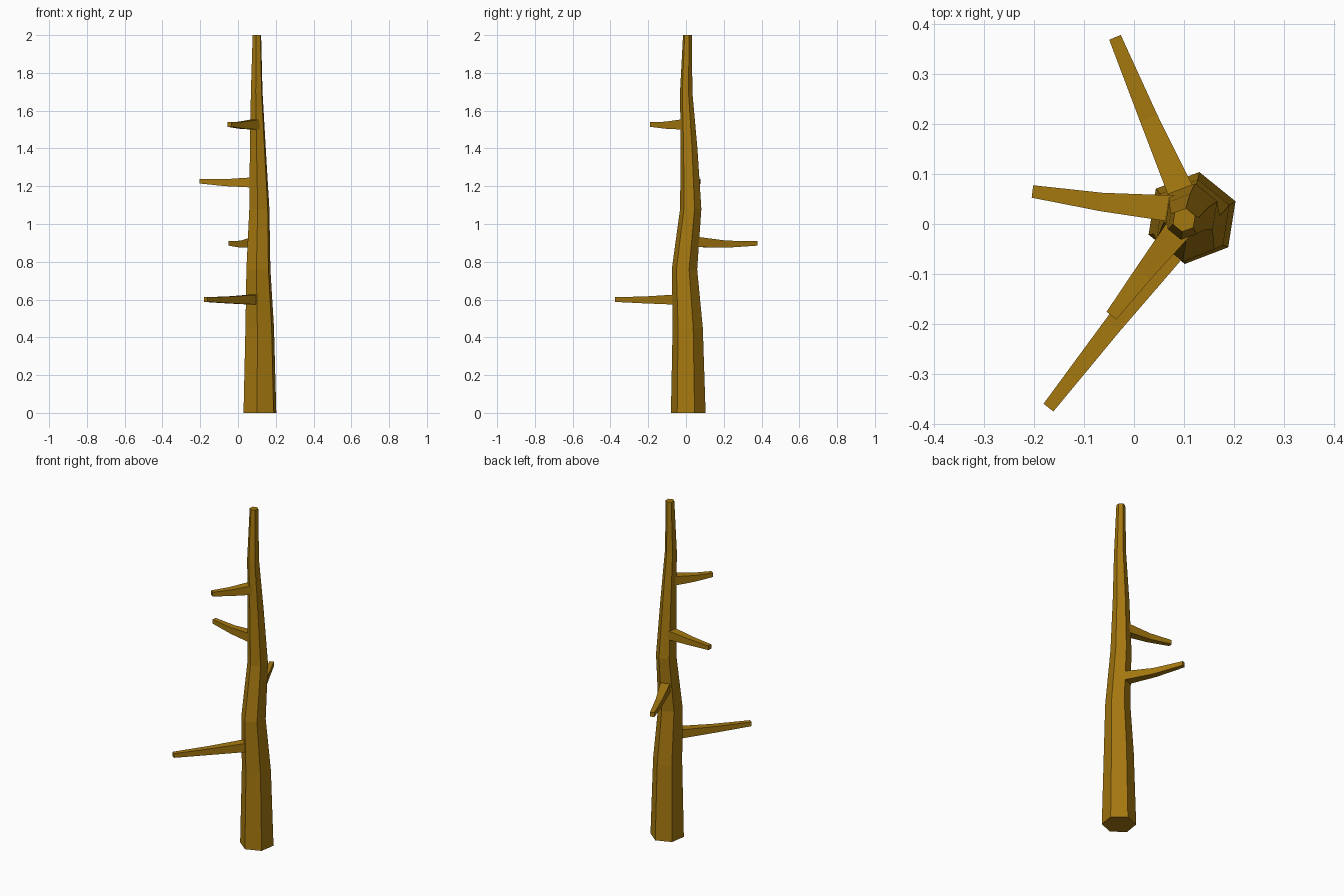
import bpy, bmesh, math
from mathutils import Vector

cube = bpy.data.objects.get("Cube")
if cube:
    bpy.data.objects.remove(cube, do_unlink=True)

bark = bpy.data.materials.new("brown_bark")
bark.use_nodes = True
colour = (0.38, 0.19, 0.005, 1)
bark.diffuse_color = colour
bsdf = bark.node_tree.nodes["Principled BSDF"]
bsdf.inputs["Base Color"].default_value = colour
bsdf.inputs["Roughness"].default_value = 0.9


def loft(name, rings):
    """Skin a list of equal-sized point rings and cap both ends."""
    bm = bmesh.new()
    loops = [[bm.verts.new(p) for p in ring] for ring in rings]
    n = len(loops[0])
    for a, b in zip(loops, loops[1:]):
        for i in range(n):
            j = (i + 1) % n
            bm.faces.new((a[i], a[j], b[j], b[i]))
    bm.faces.new(loops[0])
    bm.faces.new(loops[-1])
    bmesh.ops.recalc_face_normals(bm, faces=bm.faces)
    mesh = bpy.data.meshes.new(name)
    bm.to_mesh(mesh)
    bm.free()
    mesh.materials.append(bark)
    obj = bpy.data.objects.new(name, mesh)
    bpy.context.collection.objects.link(obj)


# Trunk: crooked, tapering hexagonal column (x, y, z, radius)
trunk = [
    (0.116, 0.012, 0.00, 0.093),
    (0.115, 0.009, 0.45, 0.081),
    (0.108, -0.008, 0.76, 0.068),
    (0.113, 0.025, 1.08, 0.057),
    (0.105, 0.016, 1.40, 0.045),
    (0.099, 0.001, 1.70, 0.033),
    (0.100, 0.008, 2.00, 0.024),
]
loft("trunk", [
    [(x + r * math.cos(math.radians(21 + 60 * i)),
      y + r * math.sin(math.radians(21 + 60 * i)), z) for i in range(6)]
    for x, y, z, r in trunk])

# Branches: square tapering limbs, each a root, middle and tip centre
branches = {
    "lower_front_branch": [(0.095, -0.030, 0.600), (-0.043, -0.203, 0.598), (-0.171, -0.367, 0.600)],
    "lower_back_branch": [(0.100, 0.050, 0.905), (0.030, 0.210, 0.893), (-0.038, 0.373, 0.898)],
    "upper_side_branch": [(0.085, 0.030, 1.220), (-0.065, 0.044, 1.219), (-0.203, 0.065, 1.227)],
    "upper_front_branch": [(0.093, -0.005, 1.527), (0.018, -0.100, 1.523), (-0.045, -0.183, 1.527)],
}
for name, path in branches.items():
    axis = Vector(path[-1]) - Vector(path[0])
    side = Vector((-axis.y, axis.x, 0)).normalized()
    up = Vector((0, 0, 1))
    rings = []
    for centre, half in zip(path, (0.027, 0.0185, 0.0125)):
        rings.append([Vector(centre) + side * s * half + up * t * half
                      for s, t in ((-1, -1), (1, -1), (1, 1), (-1, 1))])
    loft(name, rings)
